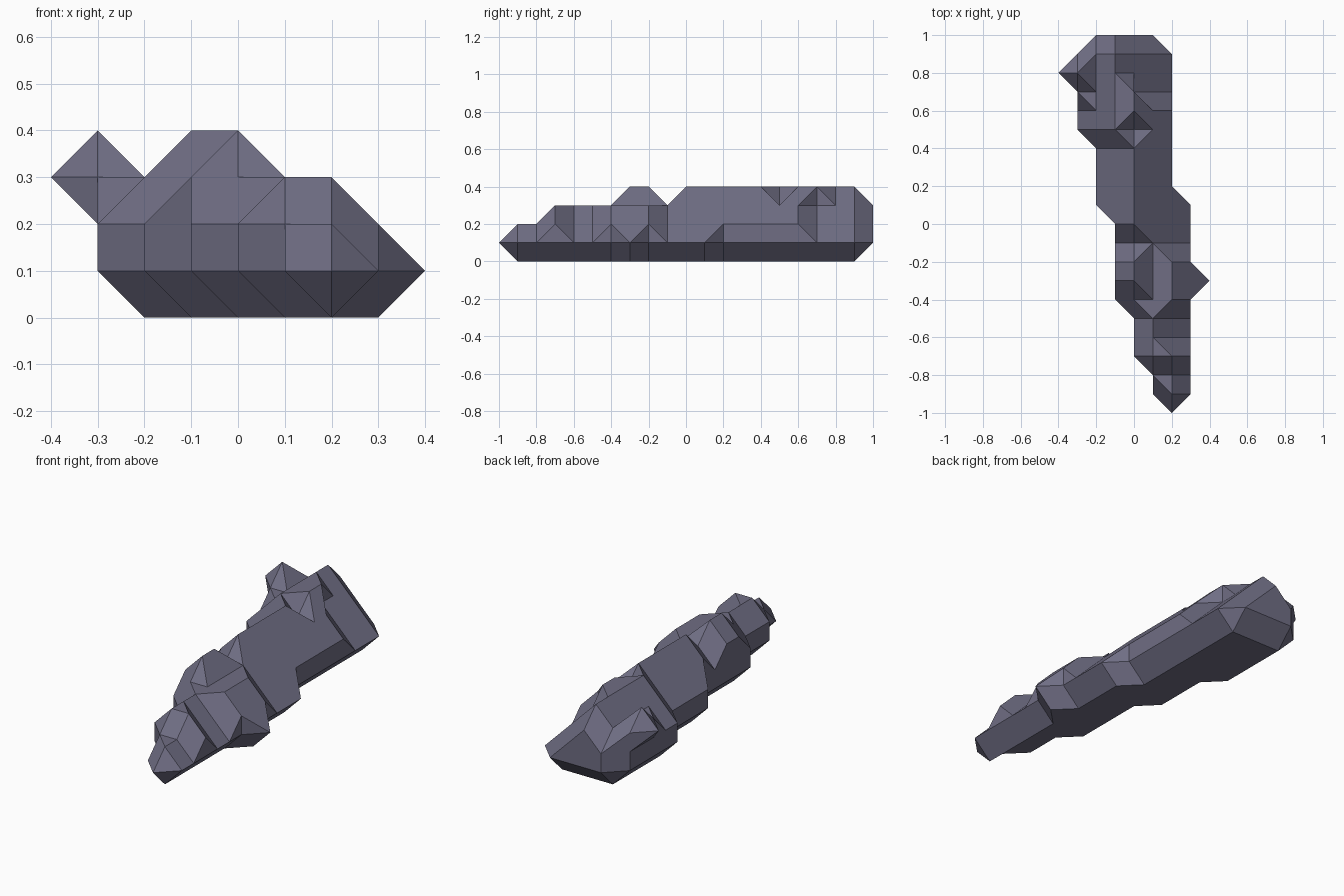
import bpy
import bmesh
from mathutils import Vector

STEP = 0.1

cube = bpy.data.objects.get("Cube")
if cube:
    bpy.data.objects.remove(cube, do_unlink=True)

# Rock material
rock = bpy.data.materials.new("slate_purple_grey")
rock.use_nodes = True
colour = (0.16, 0.155, 0.23, 1.0)
rock.diffuse_color = colour
rock.node_tree.nodes["Principled BSDF"].inputs["Base Color"].default_value = colour

# Cross-sections from back to front: first column, then crest heights in steps
back_peak = [(-2, "2321"), (-3, "334321"), (-3, "434321"),
             (-3, "334421"), (-3, "234432"), (-3, "234332")]
long_ridge = [(-2, "23432")] * 3 + [(-2, "234321"), (-1, "34321"), (-1, "23321")]
middle_peak = [(-1, "34332"), (-1, "343321"), (-1, "23332")]
front_tail = [(0, "2321"), (0, "2321"), (0, "2332"),
              (1, "221"), (1, "121"), (2, "1")]
sections = back_peak + long_ridge + middle_peak + front_tail

heights = {}
for row, (start, crest) in enumerate(sections):
    for col, h in enumerate(crest):
        heights[(start + col, 10 - row)] = int(h)

# Fill the columns; the base is inset one step all round
points = set()
for (x, y), h in heights.items():
    points.update((x, y, z) for z in range(1, h + 1))
    around = [(x + 1, y), (x - 1, y), (x, y + 1), (x, y - 1)]
    if all(p in heights for p in around):
        points.add((x, y, 0))
# Side spur overhanging at the back
points.add((-4, 8, 3))


def is_solid(pts):
    """True when the points do not all lie in one plane."""
    d = [Vector(p) - Vector(pts[0]) for p in pts[1:]]
    return any(abs(a.cross(b).dot(c)) > 0.5 for a in d for b in d for c in d)


def cell_faces(pts):
    """Flat faces of the convex block round a few lattice points."""
    bm = bmesh.new()
    for p in pts:
        bm.verts.new(p)
    bmesh.ops.convex_hull(bm, input=bm.verts[:])
    bmesh.ops.dissolve_limit(bm, angle_limit=0.01, verts=bm.verts[:], edges=bm.edges[:])
    bmesh.ops.recalc_face_normals(bm, faces=bm.faces[:])
    faces = [[tuple(round(c) for c in v.co) for v in f.verts] for f in bm.faces]
    bm.free()
    return faces


# Join the cell blocks, dropping every face shared by two of them
skin = {}
for cx in range(-4, 4):
    for cy in range(-10, 10):
        for cz in range(4):
            pts = [(cx + i, cy + j, cz + k)
                   for i in (0, 1) for j in (0, 1) for k in (0, 1)
                   if (cx + i, cy + j, cz + k) in points]
            if len(pts) < 4 or not is_solid(pts):
                continue
            for face in cell_faces(pts):
                key = frozenset(face)
                if key in skin:
                    del skin[key]
                else:
                    skin[key] = face

# Build the rock mesh and merge its level facets
bm = bmesh.new()
verts = {}
for face in skin.values():
    for p in face:
        if p not in verts:
            verts[p] = bm.verts.new(Vector(p) * STEP)
    bm.faces.new([verts[p] for p in face])
bmesh.ops.dissolve_limit(bm, angle_limit=0.01, verts=bm.verts[:], edges=bm.edges[:])
mesh = bpy.data.meshes.new("rock_ridge")
bm.to_mesh(mesh)
bm.free()
mesh.materials.append(rock)
ridge = bpy.data.objects.new("rock_ridge", mesh)
bpy.context.collection.objects.link(ridge)
